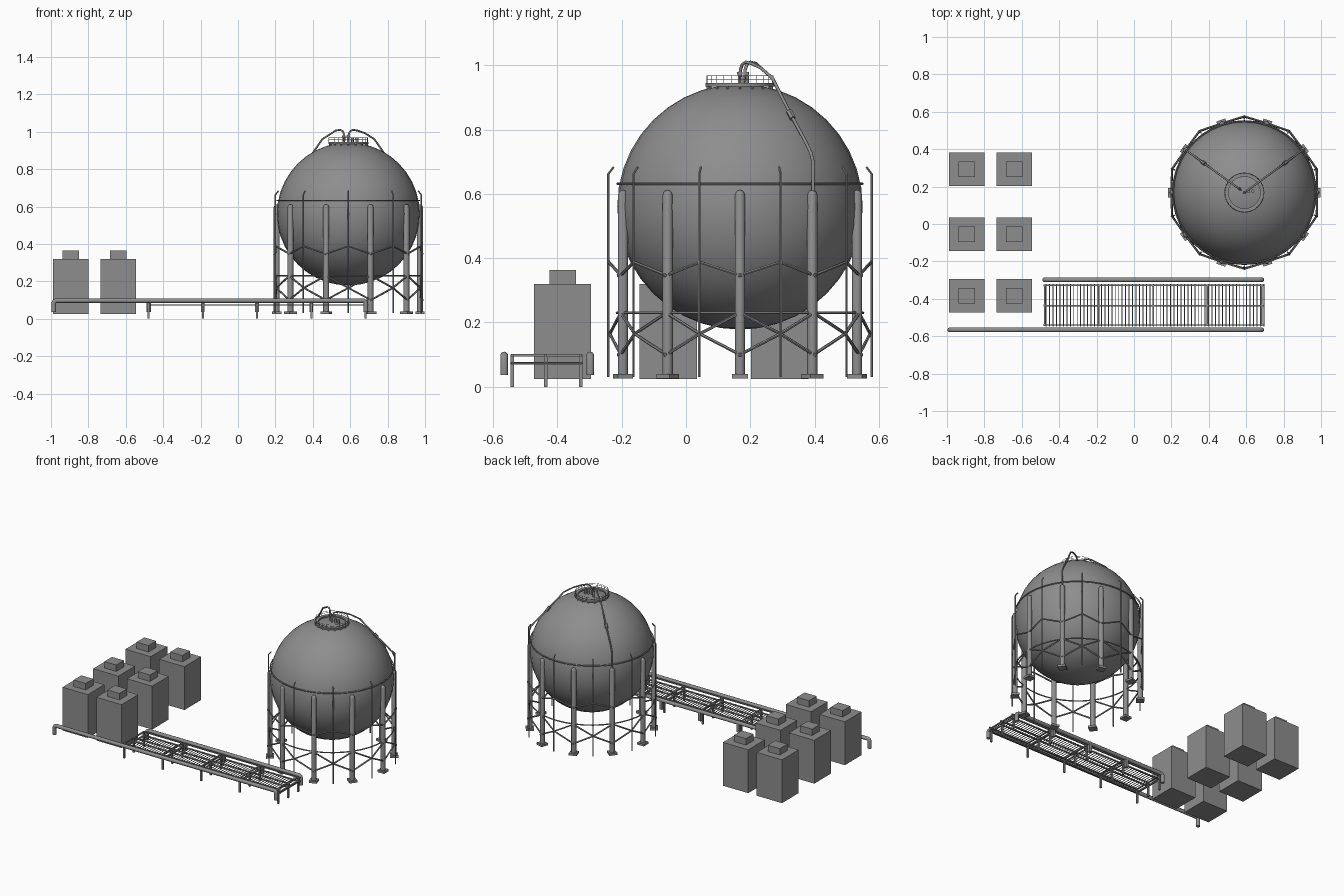
import bpy, bmesh
from math import sin, cos, pi, radians
from mathutils import Matrix

if "Cube" in bpy.data.objects:
    bpy.data.objects.remove(bpy.data.objects["Cube"])

CX, CY, CZ, R = 0.59, 0.168, 0.56, 0.382   # spherical tank
steel = bpy.data.materials.new("dark_steel")
steel.diffuse_color = (.27, .27, .27, 1)
steel.use_nodes = True
steel.node_tree.nodes["Principled BSDF"].inputs["Base Color"].default_value = steel.diffuse_color


def polar(deg, r, z):
    return (CX + r * cos(radians(deg)), CY + r * sin(radians(deg)), z)


def ring(r, z, n=40):
    return [polar(360 * i / n, r, z) for i in range(n)]


def select(ob):
    bpy.ops.object.select_all(action='DESELECT')
    bpy.context.view_layer.objects.active = ob
    ob.select_set(True)


def smooth(ob, angle=40):
    select(ob)
    bpy.ops.object.shade_smooth_by_angle(angle=radians(angle))


def tubes(name, paths, r, closed=False, res=1):
    """Round bars swept along several point paths, as one mesh object."""
    cu = bpy.data.curves.new(name, 'CURVE')
    cu.dimensions = '3D'
    cu.bevel_depth, cu.bevel_resolution, cu.use_fill_caps = r, res, True
    for pts in paths:
        s = cu.splines.new('POLY')
        s.points.add(len(pts) - 1)
        for p, co in zip(s.points, pts):
            p.co = (*co, 1)
        s.use_cyclic_u = closed
    ob = bpy.data.objects.new(name, cu)
    bpy.context.collection.objects.link(ob)
    select(ob)
    bpy.ops.object.convert(target='MESH')
    ob = bpy.context.object
    ob.name = name
    ob.data.materials.clear()
    ob.data.materials.append(steel)
    smooth(ob, 50)
    return ob


def finish(name, bm):
    me = bpy.data.meshes.new(name)
    bm.to_mesh(me)
    bm.free()
    me.materials.append(steel)
    ob = bpy.data.objects.new(name, me)
    bpy.context.collection.objects.link(ob)
    return ob


def boxes(name, items):
    """Boxes given as (centre, size, z rotation in degrees)."""
    bm = bmesh.new()
    for c, s, a in items:
        m = Matrix.Translation(c) @ Matrix.Rotation(radians(a), 4, 'Z') @ Matrix.Diagonal((*s, 1))
        bmesh.ops.create_cube(bm, size=1, matrix=m)
    return finish(name, bm)


def lathe(name, profile, n, centre):
    """An (r, z) profile spun about z."""
    bm = bmesh.new()
    vs = [bm.verts.new((r, 0, z)) for r, z in profile]
    es = [bm.edges.new(p) for p in zip(vs, vs[1:])]
    bmesh.ops.spin(bm, geom=vs + es, cent=(0, 0, 0), axis=(0, 0, 1), angle=2 * pi, steps=n)
    bmesh.ops.remove_doubles(bm, verts=bm.verts, dist=1e-5)
    bmesh.ops.recalc_face_normals(bm, faces=bm.faces)
    ob = finish(name, bm)
    ob.location = centre
    smooth(ob)
    return ob


# Spherical tank
bm = bmesh.new()
bmesh.ops.create_uvsphere(bm, u_segments=36, v_segments=20, radius=R)
tank = finish("tank_sphere", bm)
tank.location = (CX, CY, CZ)
smooth(tank)

# Ten columns with rounded tops and foot plates
col = [(0, .03), (.016, .03), (.016, .596), (.012, .606), (.006, .611), (0, .612)]
leg_angles = [36 * k for k in range(10)]
for a in leg_angles:
    lathe("tank_leg", col, 12, polar(a, .383, 0))
boxes("leg_foot_plates", [(polar(a, .383, .032), (.05, .05, .014), a) for a in leg_angles])

# Thin outer rods between columns, bent inwards at the top
rod_angles = [a + 18 for a in leg_angles]
tubes("outer_rods", [[polar(a, .41, .03), polar(a, .41, .662), polar(a, .393, .684)]
                     for a in rod_angles], .004)

# Hoops around the tank
tubes("upper_hoop", [ring(.381, .632)], .004, True)
tubes("lower_hoop", [ring(.383, .23)], .004, True)

# Upper zigzag and lower cross bracing
brace = []
for a in leg_angles:
    mid = polar(a + 18, .405, .165)
    brace.append([polar(a, .39, .347), polar(a + 18, .408, .388), polar(a + 36, .39, .347)])
    brace.append([polar(a, .39, .1), mid, polar(a + 36, .39, .23)])
    brace.append([polar(a, .39, .23), mid, polar(a + 36, .39, .1)])
tubes("cross_braces", brace, .005)
bm = bmesh.new()
for a in leg_angles:
    for z in (.1, .347):
        bmesh.ops.create_icosphere(bm, subdivisions=1, radius=.009,
                                   matrix=Matrix.Translation(polar(a, .394, z)))
finish("brace_joints", bm)

# Crown platform with railing
lathe("crown_platform", [(.085, .935), (.107, .935), (.107, .945), (.085, .945), (.085, .935)],
      32, (CX, CY, 0))
tubes("railing_hoops", [ring(.104, .968, 32), ring(.104, .957, 32)], .001, True)
tubes("railing_posts", [[polar(15 * k, .104, .94), polar(15 * k, .104, .968)]
                        for k in range(24)], .001)
tubes("platform_brackets", [[polar(22.5 * k, .1, .92), polar(22.5 * k, .1, .938)]
                            for k in range(16)], .004)

# Nozzles on the crown
for x, y, top in ((0, 0, .98), (-.025, .02, .98), (.022, .005, .965), (.045, .008, .965)):
    lathe("crown_nozzle", [(0, .93), (.007, .93), (.007, top - .008), (.009, top - .008),
                           (.009, top), (0, top)], 10, (CX + x, CY + y, 0))

# Two feed pipes arching down the tank to the column tops
arch = [(0, .95), (.002, .985), (.012, 1.003), (.03, 1.01), (.06, 1.006), (.11, .992),
        (.172, .96), (.27, .846), (.345, .765), (.375, .728), (.387, .7), (.387, .6)]
pipes = [[polar(a, r + (off if i < 5 else 0), z) for i, (r, z) in enumerate(arch)]
         for a, off in ((36, 0), (144, .025))]
tubes("feed_pipes", pipes, .005, res=2)
tubes("pipe_collars", [[polar(a, .26, .858), polar(a, .28, .835)] for a in (36, 144)], .01)

# Six cabinets with top caps
cab, cap = [], []
for x in (-.894, -.64):
    for y in (.294, -.053, -.382):
        cab.append(((x, y - .002, .172), (.19, .178, .295), 0))
        cap.append(((x, y - .002, .341), (.09, .082, .045), 0))
boxes("cabinets", cab)
boxes("cabinet_caps", cap)

# Pipe rack: posts, beams, close-set cross rods
ys = (-.54, -.436, -.328)
xs = [-.478 + .29 * k for k in range(5)]
boxes("rack_posts", [((x, y, .05), (.011, .011, .1), 0) for x in xs for y in ys])
boxes("rack_long_beams", [((.108, y, z), (1.175, .008, .007), 0) for y in ys for z in (.073, .098)])
boxes("rack_cross_beams", [((x, -.434, z), (.008, .22, .007), 0) for x in xs for z in (.073, .098)])
tubes("rack_cross_rods", [[(-.47 + 1.165 * i / 63, -.548, .074), (-.47 + 1.165 * i / 63, -.32, .074)]
                          for i in range(64)], .0025)


# Large pipes either side of the rack with turned-down ends
def down_pipe(x0, x1, y):
    top, low, b = .097, .036, .014
    left = [(x0, y, low), (x0, y, top - b), (x0 + b * .3, y, top - b * .3), (x0 + b, y, top)]
    return left + [(x0 + x1 - x, y, z) for x, y, z in reversed(left)]


tubes("side_pipes", [down_pipe(-.985, .683, -.566), down_pipe(-.478, .683, -.298)], .0125, res=3)

# Short supports under the rear side pipe
boxes("pipe_supports", [((x, -.298, .066), (.02, .02, .06), 0) for x in xs[1:4]])
